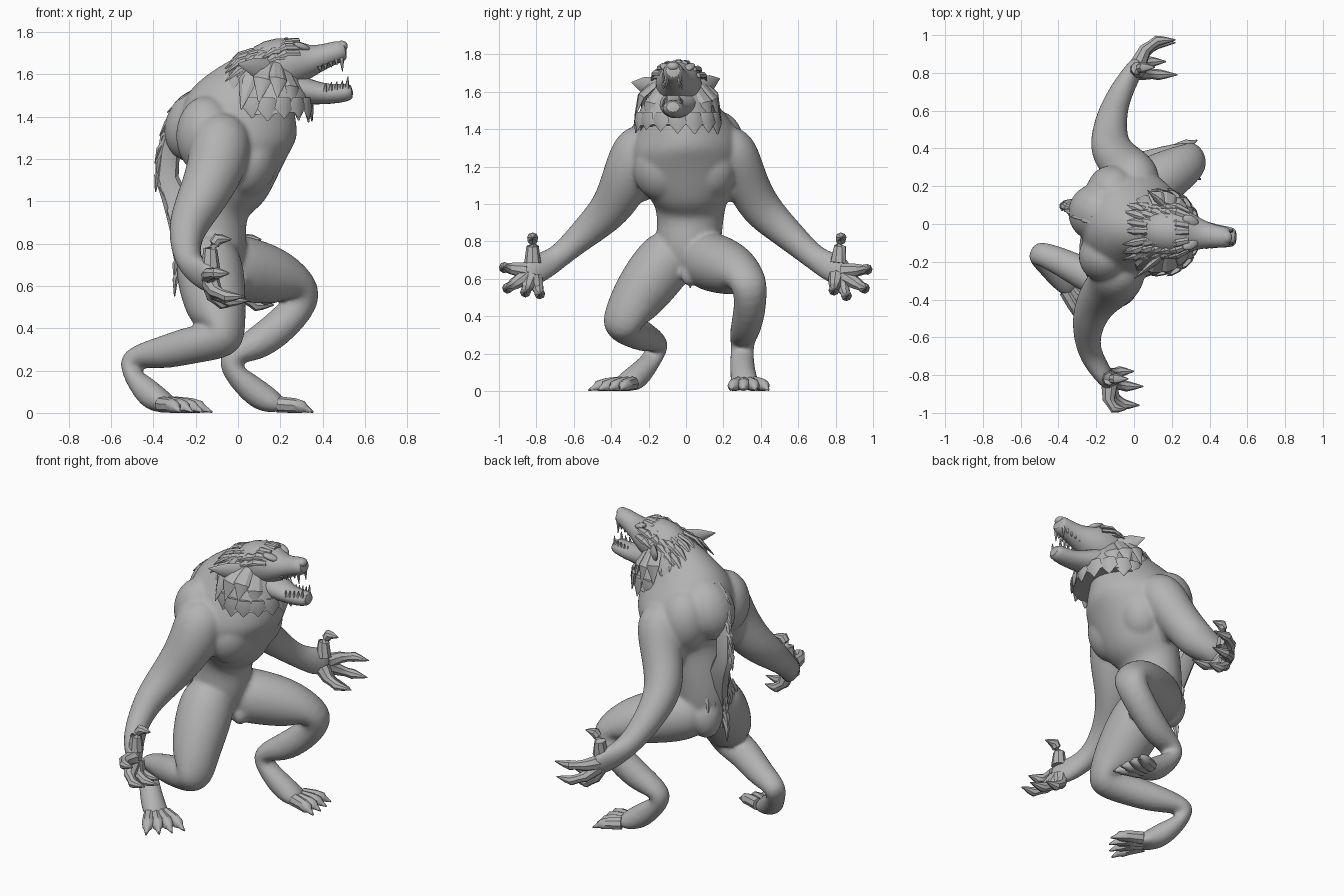
import bpy, bmesh, math, random
from mathutils import Vector, Matrix

random.seed(4)
if "Cube" in bpy.data.objects:
    bpy.data.objects.remove(bpy.data.objects["Cube"])

GREY = (0.45, 0.45, 0.45, 1)
hide = bpy.data.materials.new("grey_hide")
hide.use_nodes = True
hide.diffuse_color = GREY
hide.node_tree.nodes["Principled BSDF"].inputs["Base Color"].default_value = GREY

X, Y, Z = Vector((1, 0, 0)), Vector((0, 1, 0)), Vector((0, 0, 1))


def loft(bm, rows, ref=X, sides=12, swell=1.0):
    """Closed tube; each row is x, y, z, radius along ref and optional cross radius."""
    centres = [Vector(r[:3]) for r in rows]
    rings = []
    for i, row in enumerate(rows):
        t = (centres[min(i + 1, len(rows) - 1)] - centres[max(i - 1, 0)]).normalized()
        u = (ref - t * ref.dot(t)).normalized()
        v = t.cross(u)
        a, b = row[3] * swell, row[-1] * swell
        ring = []
        for k in range(sides):
            w = math.tau * k / sides
            p = centres[i] + u * a * math.cos(w) + v * b * math.sin(w)
            p.z = max(p.z, 0)
            ring.append(bm.verts.new(p))
        rings.append(ring)
    for lo, hi in zip(rings, rings[1:]):
        for k in range(sides):
            n = (k + 1) % sides
            bm.faces.new((lo[k], lo[n], hi[n], hi[k]))
    bm.faces.new(rings[0][::-1])
    bm.faces.new(rings[-1])


def ball(bm, centre, size, turn=0.0, pitch=0.0):
    """Ellipsoid muscle or lump."""
    m = (Matrix.Translation(centre) @ Matrix.Rotation(turn, 4, 'Z')
         @ Matrix.Rotation(pitch, 4, 'Y') @ Matrix.Diagonal((*size, 1)))
    bmesh.ops.create_uvsphere(bm, u_segments=14, v_segments=9, radius=1, matrix=m)


def lock(bm, base, tip, width, thick=0.012, lift=(0, 0, 0)):
    """Flat pointed lock of fur."""
    base, tip = Vector(base), Vector(tip)
    mid = base.lerp(tip, 0.5) + Vector(lift)
    side = (tip - base).cross(mid - Vector((0.1, -0.02, 1.5)))
    rows = [(*base, width * 0.7, thick), (*mid, width, thick), (*tip, 0.003)]
    loft(bm, rows, side.normalized(), 6)


def finish(bm, name, angle=40, subsurf=0, fuse=False):
    bmesh.ops.recalc_face_normals(bm, faces=bm.faces)
    mesh = bpy.data.meshes.new(name)
    bm.to_mesh(mesh)
    bm.free()
    mesh.materials.append(hide)
    ob = bpy.data.objects.new(name, mesh)
    bpy.context.collection.objects.link(ob)
    bpy.ops.object.select_all(action='DESELECT')
    ob.select_set(True)
    bpy.context.view_layer.objects.active = ob
    bpy.ops.object.shade_smooth_by_angle(angle=math.radians(angle))
    if subsurf:
        ob.modifiers.new("round", 'SUBSURF').levels = subsurf
        ob.modifiers["round"].render_levels = subsurf
    if fuse:
        mod = ob.modifiers.new("fuse", 'REMESH')
        mod.mode, mod.voxel_size, mod.use_smooth_shade = 'VOXEL', 0.012, True
        soft = ob.modifiers.new("soften", 'SMOOTH')
        soft.factor, soft.iterations = 0.5, 8


# Body: torso, limbs and muscles fused into one skin
body = bmesh.new()
loft(body, [(-.13, 0, .57, .06, .06), (-.13, 0, .7, .16, .17), (-.125, .02, .85, .165, .17),
            (-.11, .025, .99, .15, .18), (-.05, .02, 1.06, .19, .22), (-.02, .01, 1.18, .22, .28),
            (-.02, 0, 1.31, .28, .3), (.02, -.01, 1.41, .28, .25), (.06, -.02, 1.5, .23, .18),
            (.1, -.03, 1.59, .16, .13), (.16, -.03, 1.68, .08, .08)], X, 16, 1.04)
ARMS = {"left": [(.02, .15, 1.36, .1), (.01, .25, 1.29, .14), (-.05, .31, 1.14, .115),
                 (-.13, .39, .98, .11), (-.13, .5, .88, .09), (-.11, .6, .79, .075),
                 (-.07, .7, .7, .062), (-.01, .8, .65, .05, .085), (.03, .87, .62, .03, .06)],
        "right": [(-.07, -.15, 1.36, .1), (-.08, -.25, 1.3, .15), (-.1, -.31, 1.15, .135),
                  (-.19, -.39, .98, .11), (-.24, -.5, .88, .09), (-.25, -.6, .79, .07),
                  (-.23, -.7, .7, .06), (-.16, -.8, .65, .05, .085), (-.11, -.87, .62, .03, .06)]}
LEGS = {"left": [(-.2, .06, .74, .1), (-.08, .1, .7, .16), (.08, .2, .67, .15),
                 (.23, .29, .63, .125), (.345, .35, .57, .09), (.21, .34, .41, .085),
                 (.07, .31, .31, .078), (-.075, .3, .25, .058), (.04, .3, .13, .065),
                 (.13, .31, .06, .07), (.22, .32, .02, .08, .04)],
        "right": [(-.15, -.04, .82, .1), (-.14, -.09, .72, .16), (-.12, -.2, .58, .155),
                  (-.09, -.3, .44, .13), (-.04, -.36, .34, .1), (-.2, -.3, .33, .09),
                  (-.36, -.21, .28, .078), (-.55, -.13, .255, .058), (-.46, -.21, .13, .06),
                  (-.39, -.28, .06, .07), (-.3, -.34, .02, .08, .04)]}
for rows in ARMS.values():
    loft(body, rows, X, 12, 1.06)
for rows in LEGS.values():
    loft(body, rows, Y, 12, 1.06)
for s in (-1, 1):
    ball(body, (.06, s * .12 - .01, 1.18), (.13, .16, .17), -.2, .3)            # chest plate
    ball(body, (.02 * s - .13, s * .17, 1.31), (.15, .15, .19), -.2)            # shoulder blade
    ball(body, (.04 * s - .09, s * .23, 1.17), (.11, .09, .16))                 # flank
    ball(body, (-.2, s * .08, .7), (.09, .1, .13))                              # buttock
ball(body, (-.2, .06, 1.36), (.15, .16, .18), 0, .4)                           # hump
ball(body, (.0, .02, .62), (.05, .05, .06))
finish(body, "body", subsurf=2, fuse=True)

# Hands: four curved clawed fingers and a raised thumb
HANDS = {"left": ((.02, .81, .64), [(.11, .83, .82), (.22, .975, .65), (.22, .96, .55),
                                    (.17, .86, .51), (.23, .79, .54)]),
         "right": ((-.13, -.82, .64), [(-.03, -.82, .82), (-.04, -.98, .66), (.03, -.96, .55),
                                       (.05, -.86, .53), (0, -.78, .52)])}
for side, (palm, tips) in HANDS.items():
    bm = bmesh.new()
    palm = Vector(palm)
    for tip in map(Vector, tips):
        reach = tip - palm
        base = palm + Vector((0, reach.y * .2, reach.z * .25))
        bulge = Vector((-.04, reach.y * .3, reach.z * .35))
        knuckle = palm + reach * .4 + bulge
        joint = palm + reach * .7 + bulge * .9
        loft(bm, [(*base, .045), (*knuckle, .033), (*(knuckle.lerp(joint, .5)), .026),
                  (*joint, .029), (*(joint.lerp(tip, .35)), .021), (*tip, .003)], Z + X * .3, 8)
    finish(bm, side + "_fingers")

# Feet: splayed clawed toes
FEET = {"left": ((.19, .325), .1, .165), "right": ((-.33, -.32), -.72, .19)}
for side, ((fx, fy), heading, length) in FEET.items():
    bm = bmesh.new()
    for k in range(4):
        a = heading + (k - 1.5) * .24
        ahead = Vector((math.cos(a), math.sin(a), 0))
        across = Vector((-math.sin(heading), math.cos(heading), 0))
        start = Vector((fx, fy, 0)) + across * (k - 1.5) * .03
        rows = []
        for f, h, r in ((0, .04, .038), (.45, .035, .035), (.7, .026, .03),
                        (.78, .02, .018), (1, .004, .004)):
            p = start + ahead * length * f
            rows.append((p.x, p.y, h, r))
        loft(bm, rows, Y, 8)
    finish(bm, side + "_toes")

# Head: skull with blunt muzzle, and open lower jaw
bm = bmesh.new()
loft(bm, [(.05, -.03, 1.58, .08, .08), (.12, -.035, 1.62, .12, .13), (.21, -.04, 1.65, .125, .13),
          (.29, -.045, 1.66, .11, .105), (.35, -.055, 1.665, .078, .07),
          (.42, -.065, 1.69, .06, .055), (.48, -.07, 1.71, .055, .052),
          (.515, -.07, 1.715, .046, .042)], Y, 14, 1.04)
finish(bm, "skull", 50, 1)
bm = bmesh.new()
loft(bm, [(.14, -.03, 1.54, .12, .09), (.25, -.04, 1.54, .11, .08), (.34, -.055, 1.515, .08, .058),
          (.44, -.065, 1.505, .06, .046), (.51, -.07, 1.515, .055, .044),
          (.545, -.07, 1.52, .042, .034)], Y, 12, 1.04)
finish(bm, "lower_jaw", 50, 1)

# Nose, brows and eyes
bm = bmesh.new()
ball(bm, (.49, -.07, 1.735), (.03, .035, .025))
for s in (-1, 1):
    ball(bm, (.3, s * .06 - .045, 1.73), (.05, .03, .018), s * -.5, .35)
    ball(bm, (.335, s * .062 - .05, 1.7), (.014, .012, .012))
finish(bm, "face_details")

# Teeth: long fangs at the front, smaller teeth behind
bm = bmesh.new()
for s in (-1, 1):
    for k in range(5):
        x = .49 - k * .026
        big = .065 if k == 0 else .026
        y = -.07 + s * (.034 + k * .004)
        roof, floor = 1.68 - k * .01, 1.565 - k * .004
        loft(bm, [(x, y, roof, .013), (x + .004, y, roof - big, .002)], X, 6)
        loft(bm, [(x + .025, y, floor - .03, .012), (x + .03, y, floor + big * .4, .002)], X, 6)
finish(bm, "teeth")

# Ears: flat cupped leaves sweeping back and out
for side, s, tip in (("left", 1, (.07, .18, 1.67)), ("right", -1, (.0, -.29, 1.65))):
    bm = bmesh.new()
    root, tip = Vector((.2, s * .09 - .035, 1.61)), Vector(tip)
    rows = []
    for f, w in ((0, .04), (.3, .058), (.65, .042), (1, .003)):
        rows.append((*root.lerp(tip, f), w, w * .35))
    loft(bm, rows, Z, 8)
    finish(bm, side + "_ear")

# Mane: solid cape with a ragged hem, overlaid by long hanging locks
bm = bmesh.new()
loft(bm, [(.16, -.04, 1.68, .08, .1), (.15, -.04, 1.6, .14, .15), (.155, -.045, 1.5, .18, .2),
          (.16, -.045, 1.415, .19, .225)], X, 20)
COUNT = 15
for k in range(COUNT):
    a = math.tau * k / COUNT
    c, s = math.cos(a), math.sin(a)
    hem = Vector((.16 + .18 * c, -.045 + .215 * s, 1.44))
    lock(bm, hem + Z * .05, hem + Vector((.01 * c, .01 * s, random.uniform(-.07, -.04))), .05)
    if c < .7:
        top = Vector((.15 + .1 * c, -.04 + .12 * s, 1.66 - .04 * c))
        end = Vector((.12 + .21 * c, -.045 + .23 * s, 1.44 + random.uniform(-.02, .06)))
        lock(bm, top, end, .045, .014, (.025 * c, .03 * s, .01))
finish(bm, "mane_cape", 30)

# Scalp: rows of swept-back locks over the skull
bm = bmesh.new()
for row in range(5):
    for k in range(-3, 4):
        a = k * .38 + random.uniform(-.1, .1)
        x = .29 - row * .055
        base = Vector((x, -.04 + .11 * math.sin(a), 1.65 + .11 * math.cos(a) - row * .011))
        tip = base + Vector((-.13, .05 * math.sin(a), -.03 - row * .012))
        lock(bm, base, tip, .023, .012, (0, .01 * math.sin(a), .018))
finish(bm, "scalp_locks", 30)

# Spine crest: thin ragged ridge standing off the back
SPINE = [(-.02, -.01, 1.6, .05), (-.12, .01, 1.54, .05), (-.23, .04, 1.46, .06),
         (-.29, .07, 1.36, .06), (-.325, .09, 1.24, .05), (-.335, .1, 1.11, .055),
         (-.29, .08, 1, .065), (-.26, .05, .88, .065), (-.25, .02, .76, .05), (-.25, .01, .62, .02)]
bm = bmesh.new()
loft(bm, [(*p, p[3] * .6) for p in SPINE], X + Z * .4, 8)
for hi, lo in zip(SPINE, SPINE[1:]):
    start, end = Vector(hi[:3]), Vector(lo[:3])
    for f in (0, .5):
        base = start.lerp(end, f) + Vector((-.02, 0, 0))
        lock(bm, base, base + (end - start) + Vector((-.03, random.uniform(-.02, .02), 0)),
             .022, .014, (-.012, 0, .01))
finish(bm, "spine_crest", 30)

# Hip fur: short tufts across the lower back
bm = bmesh.new()
for k in range(-3, 4):
    base = Vector((-.27 + .014 * abs(k), k * .04, .86))
    lock(bm, base, base + Vector((-.02, k * .006, -.11)), .024, .012, (-.01, 0, 0))
finish(bm, "hip_tufts", 30)
